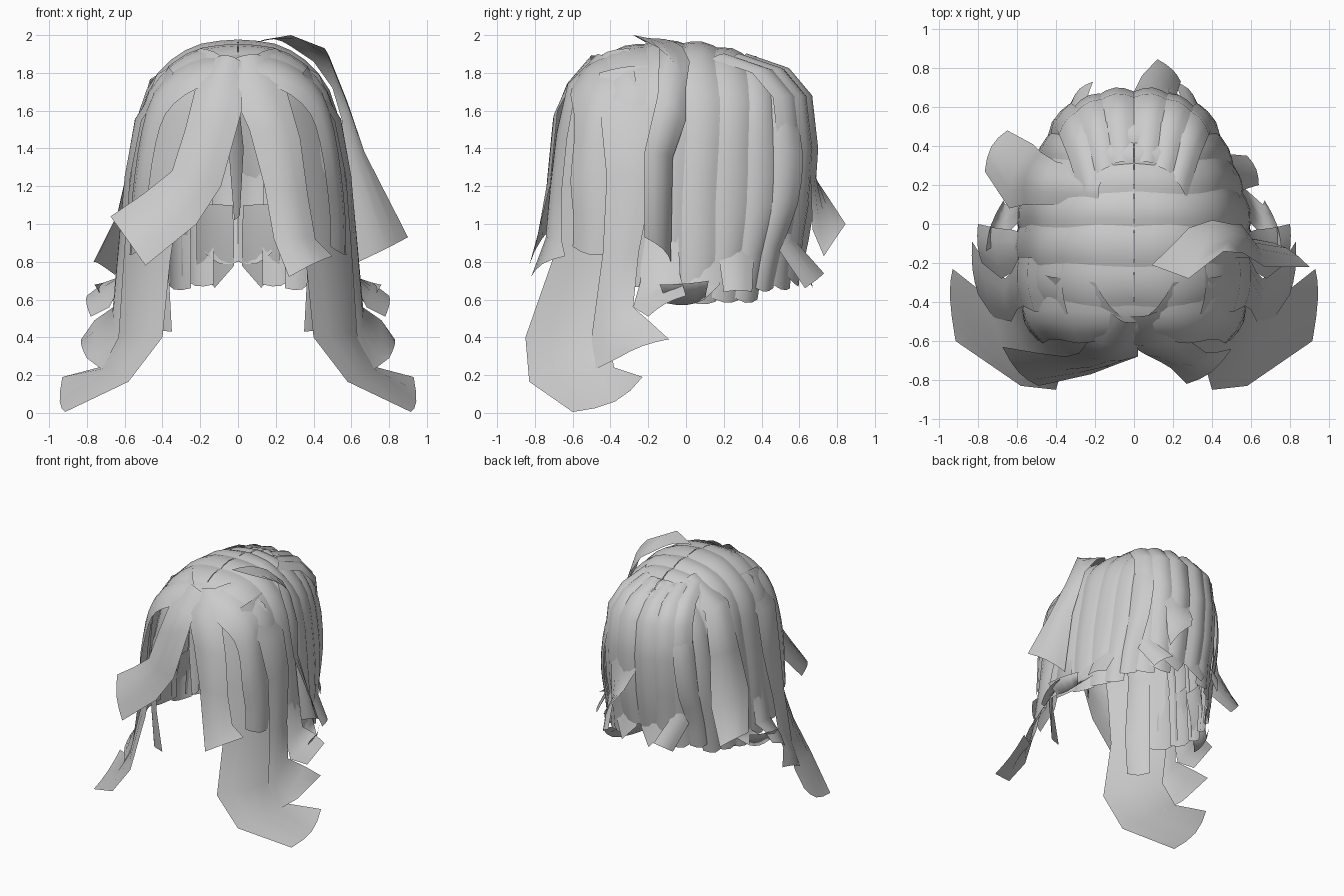
import bpy, math
from mathutils import Vector

hair = bpy.data.materials.new("hair_grey")
hair.diffuse_color = (0.6, 0.6, 0.6, 1)
CORE = Vector((0, 0, 1.2))


def catmull(pts, steps):
    """Smooth curve through the points."""
    p = [Vector(q) for q in pts]
    p = [2 * p[0] - p[1]] + p + [2 * p[-1] - p[-2]]
    out = []
    for i in range(1, len(p) - 2):
        a, b, c, d = p[i - 1:i + 3]
        for s in range(steps):
            t = s / steps
            out.append(0.5 * (2 * b + (c - a) * t + (2 * a - 5 * b + 4 * c - d) * t ** 2
                              + (3 * b - a - 3 * c + d) * t ** 3))
    return out + [p[-2]]


def lock(name, rows, bulge=0.03, tip=0.0, mirror=False, steps=1, n=4):
    """Curved hair sheet between two edge curves; rows are (edge a, edge b)."""
    ea, eb = catmull([r[0] for r in rows], steps), catmull([r[1] for r in rows], steps)
    grid, last = [], len(ea) - 1
    for i, (a, b) in enumerate(zip(ea, eb)):
        j, k = max(i - 1, 0), min(i + 1, last)
        tan = (ea[k] + eb[k] - ea[j] - eb[j]).normalized()
        nor = (b - a).cross(tan).normalized()
        if nor.dot((a + b) / 2 - CORE) < 0:
            nor = -nor
        for v in range(n + 1):
            w = math.sin(math.pi * v / n)
            grid.append(a.lerp(b, v / n) + nor * bulge * w
                        + tan * (tip * w if i == last else 0))
    for sx, side in ((1, ""), (-1, "_mirrored"))[:2 if mirror else 1]:
        faces, votes = [], 0
        for i in range(last):
            for v in range(n):
                q = i * (n + 1) + v
                f = (q, q + 1, q + n + 2, q + n + 1)
                c = sum((grid[m] for m in f), Vector()) / 4
                nrm = (grid[f[1]] - grid[f[0]]).cross(grid[f[3]] - grid[f[0]])
                votes += 1 if (nrm.dot(c - CORE) < 0) != (sx < 0) else -1
                faces.append(f)
        me = bpy.data.meshes.new(name + side)
        me.from_pydata([(p.x * sx, p.y, p.z) for p in grid], [],
                       [f[::-1] if votes > 0 else f for f in faces])
        me.materials.append(hair)
        me.shade_smooth()
        bpy.context.collection.objects.link(bpy.data.objects.new(name + side, me))


def interp(table, y):
    for (y0, a), (y1, b) in zip(table, table[1:]):
        if y <= y1:
            return a + (b - a) * max(0, (y - y0) / (y1 - y0))
    return table[-1][1]


# Scalp shell: half width and crown height along y
WIDTH = [(-.62, .46), (-.4, .54), (-.1, .57), (.1, .54), (.25, .5), (.4, .43), (.56, .34)]
TOP = [(-.62, 1.73), (-.5, 1.85), (-.4, 1.9), (-.2, 1.95), (0, 1.95), (.2, 1.91),
       (.4, 1.85), (.56, 1.76)]
ARCH = [(0, 0), (.33, .02), (.6, .1), (.82, .25), (.93, .48), (1, .78), (1.04, 1.05)]


def shell(y, bottom):
    """Outline over one side; rear outlines swell, then tuck in at the bottom."""
    w, t = interp(WIDTH, y), interp(TOP, y)
    k, r = (t - bottom) / 1.3, max(0, y)
    pts = [(w * a, y + r * s + .012 * math.sin(9 * y + 2 * i), t - d * k)
           for i, ((a, d), s) in enumerate(zip(ARCH, (0, .01, .04, .09, .12, .06, -.06)))]
    return pts + [(w * 1.05, y - r * .16, bottom)]


# Bands falling from the parting over both sides
BANDS = [(-.6, -.38, .85), (-.46, -.17, .68), (-.25, .02, .63), (-.04, .19, .59),
         (.12, .34, .6), (.27, .45, .6), (.39, .55, .66)]
for i, (y0, y1, bot) in enumerate(BANDS):
    lock(f"side_band_{i + 1}", list(zip(shell(y0, bot + .03), shell(y1, bot))),
         bulge=.035, tip=.03, mirror=True, steps=2)

# Locks hanging down the back
BACK = [(0, .18, .66, .64, .8), (.13, .3, .645, .58, .68), (.25, .385, .6, .47, .66)]
for i, (x0, x1, ya, yb, bot) in enumerate(BACK):
    def edge(x, y, z):
        return [(x * .7, y - .34, 1.875), (x * .88, y - .12, 1.8), (x, y - .01, 1.67),
                (x * 1.03, y + .02, 1.4), (x * 1.03, y, 1.1), (x, y - .03, .92),
                (x, y - .05, z)]
    lock(f"back_lock_{i + 1}", list(zip(edge(x0, ya, bot), edge(x1, yb, bot + .05))),
         bulge=.03, tip=.03, mirror=True)
lock("back_lower_lock", [
    ((.03, .56, 1.1), (.22, .53, 1.1)), ((.02, .58, .95), (.22, .55, .95)),
    ((.02, .62, .78), (.22, .6, .78))], tip=.13, mirror=True, n=2)

# Long front locks that flare outward at the ends
lock("long_front_lock", [
    ((.03, -.5, 1.85), (.2, -.3, 1.93)), ((.14, -.6, 1.75), (.43, -.27, 1.79)),
    ((.21, -.65, 1.58), (.53, -.24, 1.55)), ((.3, -.68, 1.2), (.59, -.27, 1.2)),
    ((.36, -.71, .8), (.62, -.33, .8)), ((.4, -.85, .4), (.645, -.42, .42)),
    ((.58, -.83, .165), (.74, -.38, .24)), ((.915, -.6, .005), (.93, -.23, .19))],
    bulge=.03, tip=.05, mirror=True)
lock("inner_front_lock", [
    ((.2, -.45, 1.78), (.36, -.4, 1.75)), ((.38, -.52, 1.3), (.5, -.4, 1.3)),
    ((.37, -.55, .8), (.5, -.4, .8)), ((.35, -.5, .43), (.5, -.4, .45))],
    mirror=True, n=2)

# Flicked side locks
lock("outer_side_lock", [
    ((.34, -.46, 1.8), (.36, -.2, 1.84)), ((.51, -.45, 1.55), (.54, -.17, 1.55)),
    ((.57, -.42, 1.25), (.59, -.17, 1.25)), ((.6, -.44, .85), (.63, -.25, .85)),
    ((.63, -.5, .4), (.66, -.28, .56)), ((.72, -.48, .23), (.76, -.2, .49)),
    ((.8, -.36, .29), (.83, -.09, .39))], bulge=.02, mirror=True)
lock("side_flick", [
    ((.56, -.25, 1.1), (.57, -.05, 1.1)), ((.61, -.24, .7), (.62, -.03, .72)),
    ((.68, -.28, .56), (.71, -.02, .69)), ((.78, -.2, .51), (.8, 0, .62))],
    bulge=.02, mirror=True)
lock("rear_side_flick", [
    ((.53, .0, 1.0), (.5, .2, 1.0)), ((.6, .0, .68), (.57, .18, .68)),
    ((.7, -.1, .58), (.66, .1, .6)), ((.76, -.14, .68), (.67, .12, .7))],
    bulge=.02, mirror=True)

# Fringe parted in the middle
lock("left_fringe", [
    ((-.12, -.45, 1.88), (.02, -.5, 1.86)), ((-.22, -.58, 1.74), (.02, -.62, 1.71)),
    ((-.28, -.66, 1.5), (.02, -.68, 1.6)), ((-.35, -.68, 1.28), (-.09, -.72, 1.2)),
    ((-.5, -.66, 1.16), (-.22, -.77, 1.0)), ((-.675, -.63, 1.04), (-.49, -.83, .78))],
    bulge=.035)
lock("right_fringe", [
    ((-.03, -.47, 1.87), (.16, -.42, 1.88)), ((-.04, -.61, 1.72), (.25, -.58, 1.73)),
    ((.06, -.67, 1.5), (.33, -.63, 1.45)), ((.14, -.71, 1.2), (.37, -.66, 1.15)),
    ((.19, -.74, .92), (.41, -.66, .92)), ((.27, -.82, .72), (.5, -.64, .83))],
    bulge=.035)
lock("thin_fringe_strand", [
    ((-.06, -.55, 1.68), (.0, -.5, 1.68)), ((-.05, -.58, 1.4), (.03, -.5, 1.4)),
    ((-.02, -.58, 1.02), (.01, -.54, 1.05))], bulge=.01, n=2)

# Loose single locks
lock("right_swept_lock", [
    ((.09, -.21, 1.96), (.28, -.02, 1.94)), ((.28, -.28, 2.0), (.4, .02, 1.86)),
    ((.46, -.14, 1.93), (.5, .0, 1.72)), ((.56, -.15, 1.68), (.55, .0, 1.55)),
    ((.67, -.22, 1.38), (.57, -.07, 1.35)), ((.9, -.22, .93), (.64, -.08, .8))],
    bulge=.03)
lock("left_swept_lock", [
    ((-.14, .26, 1.88), (-.18, .1, 1.92)), ((-.4, .32, 1.72), (-.46, .1, 1.76)),
    ((-.48, .37, 1.4), (-.56, .1, 1.4)), ((-.52, .41, 1.0), (-.64, .08, 1.05)),
    ((-.65, .48, .73), (-.765, .27, .8))], bulge=.04)
lock("back_flick", [
    ((.0, .62, 1.6), (.22, .61, 1.6)), ((.0, .68, 1.25), (.23, .66, 1.22)),
    ((.04, .76, 1.13), (.22, .67, .97)), ((.12, .845, 1.0), (.24, .73, .83))], bulge=.02)
lock("rear_corner_flick", [
    ((.24, .55, 1.2), (.36, .44, 1.2)), ((.27, .57, .92), (.38, .48, .88)),
    ((.21, .73, .74), (.32, .63, .66))], bulge=.02, mirror=True)
lock("right_rear_flick", [
    ((.43, .36, 1.1), (.49, .17, 1.1)), ((.47, .36, .85), (.54, .17, .85)),
    ((.58, .35, .64), (.64, .2, .64))], bulge=.02)
